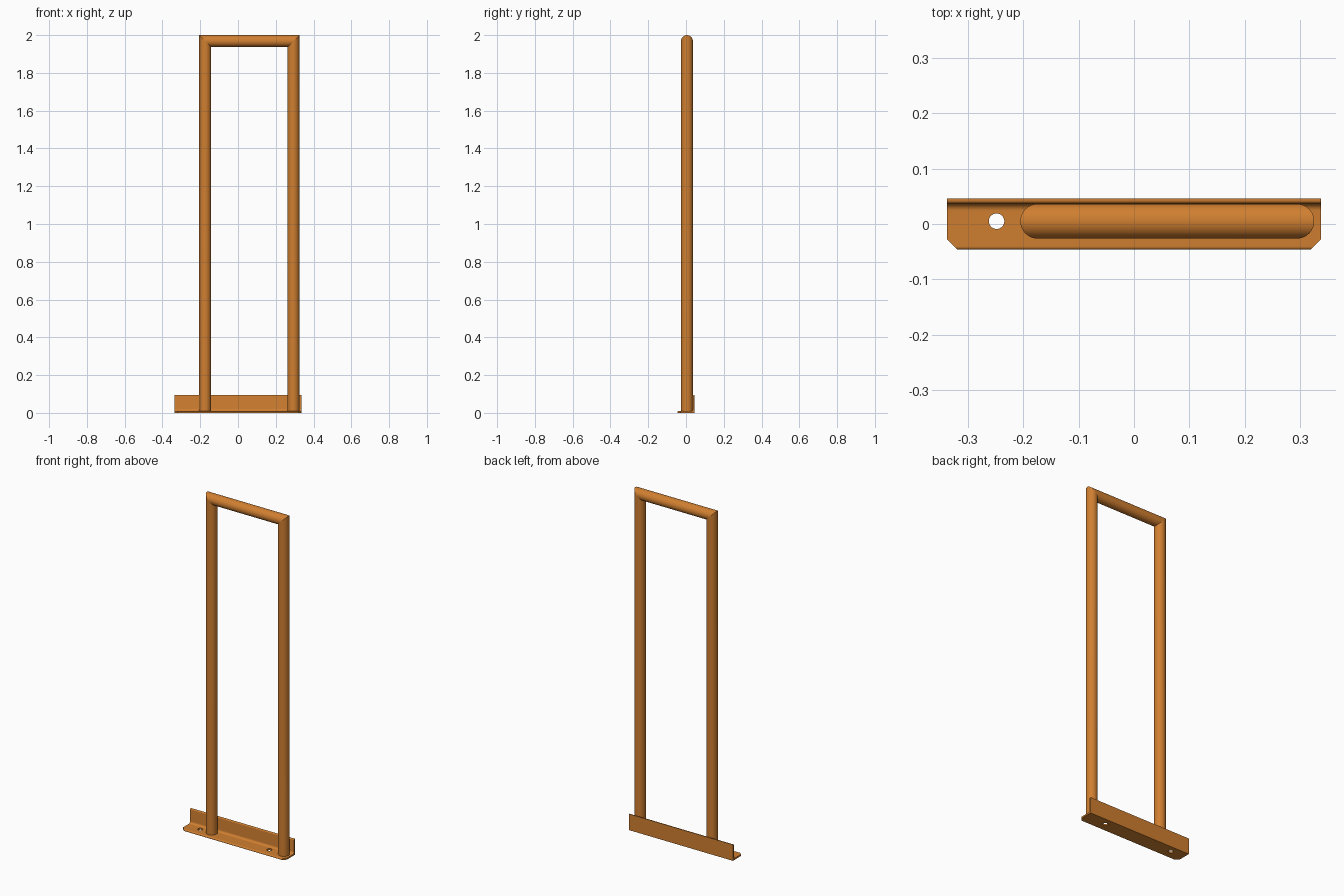
import bpy, bmesh, math
from mathutils import Vector

cube = bpy.data.objects.get("Cube")
if cube:
    bpy.data.objects.remove(cube, do_unlink=True)

# One painted steel colour
paint = bpy.data.materials.new("orange paint")
paint.use_nodes = True
COLOUR = (0.63, 0.212, 0.03, 1)
paint.diffuse_color = COLOUR
paint.node_tree.nodes["Principled BSDF"].inputs["Base Color"].default_value = COLOUR

HALF_X, HALF_Y = 0.337, 0.0463        # bracket half length and half width
HEIGHT, THICK = 0.0945, 0.0093        # upright leg height, steel thickness
ROOT, TOE = 0.013, 0.006              # inner fillet and rounded lips
TUBE_R, TUBE_Y = 0.0312, 0.005
LEFT_X, RIGHT_X = 0.294, -0.174       # post centres
HOLES, HOLE_Y, HOLE_R = (-0.248, 0.2), 0.005, 0.014


def make_object(name, bm):
    bmesh.ops.recalc_face_normals(bm, faces=bm.faces)
    mesh = bpy.data.meshes.new(name)
    bm.to_mesh(mesh)
    bm.free()
    mesh.materials.append(paint)
    obj = bpy.data.objects.new(name, mesh)
    bpy.context.collection.objects.link(obj)
    return obj


def activate(obj):
    bpy.ops.object.select_all(action='DESELECT')
    obj.select_set(True)
    bpy.context.view_layer.objects.active = obj


def arc(cy, cz, r, start, end, n=8):
    angles = [math.radians(start + (end - start) * i / n) for i in range(n + 1)]
    return [(cy + r * math.cos(a), cz + r * math.sin(a)) for a in angles]


# Angle bracket: rolled L section extruded along x
inner_y = HALF_Y - THICK
section = [(HALF_Y, 0), (HALF_Y, HEIGHT)]
section += arc(inner_y + TOE, HEIGHT - TOE, TOE, 90, 180)
section += arc(inner_y - ROOT, THICK + ROOT, ROOT, 0, -90)
section += arc(-HALF_Y + TOE, THICK - TOE, TOE, 90, 180)
section += [(-HALF_Y, 0)]

bm = bmesh.new()
face = bm.faces.new([bm.verts.new((-HALF_X, y, z)) for y, z in section])
ext = bmesh.ops.extrude_face_region(bm, geom=[face])
bmesh.ops.translate(bm, vec=(2 * HALF_X, 0, 0),
                    verts=[v for v in ext["geom"] if isinstance(v, bmesh.types.BMVert)])

# Clipped front corners
for side in (-1, 1):
    cut = bmesh.ops.bisect_plane(
        bm, geom=bm.verts[:] + bm.edges[:] + bm.faces[:],
        plane_co=(side * HALF_X, -HALF_Y + 0.018, 0),
        plane_no=Vector((side, -1, 0)).normalized(), clear_outer=True)
    edges = [e for e in cut["geom_cut"] if isinstance(e, bmesh.types.BMEdge)]
    bmesh.ops.edgeloop_fill(bm, edges=edges)
bracket = make_object("angle_bracket", bm)

# Bolt holes through the flat leg
bm = bmesh.new()
for x in HOLES:
    made = bmesh.ops.create_cone(bm, cap_ends=True, segments=32,
                                 radius1=HOLE_R, radius2=HOLE_R, depth=0.1)
    bmesh.ops.translate(bm, vec=(x, HOLE_Y, 0), verts=made["verts"])
cutter = make_object("bolt_hole_cutter", bm)
cutter.hide_render = True
mod = bracket.modifiers.new("bolt holes", 'BOOLEAN')
mod.operation = 'DIFFERENCE'
mod.solver = 'EXACT'
mod.object = cutter
activate(bracket)
bpy.ops.object.modifier_apply(modifier=mod.name)
bpy.data.objects.remove(cutter, do_unlink=True)

# Tube frame: two posts and a top rail joined by mitres
SEGMENTS = 40
top = 2 - TUBE_R
bm = bmesh.new()
rings = [[], [], [], []]
for i in range(SEGMENTS):
    a = 2 * math.pi * i / SEGMENTS
    out, y = TUBE_R * math.cos(a), TUBE_Y + TUBE_R * math.sin(a)
    path = ((RIGHT_X - out, THICK), (RIGHT_X - out, top + out),
            (LEFT_X + out, top + out), (LEFT_X + out, THICK))
    for ring, (x, z) in zip(rings, path):
        ring.append(bm.verts.new((x, y, z)))
for r0, r1 in zip(rings, rings[1:]):
    for i in range(SEGMENTS):
        j = (i + 1) % SEGMENTS
        bm.faces.new((r0[i], r0[j], r1[j], r1[i]))
bm.faces.new(rings[0])
bm.faces.new(rings[3])
# Keep the mitre seams crisp
for ring in rings[1:3]:
    for i in range(SEGMENTS):
        bm.edges.get((ring[i - 1], ring[i])).smooth = False
frame = make_object("tube_frame", bm)

for obj in (bracket, frame):
    activate(obj)
    bpy.ops.object.shade_smooth_by_angle(angle=math.radians(30), keep_sharp_edges=True)
